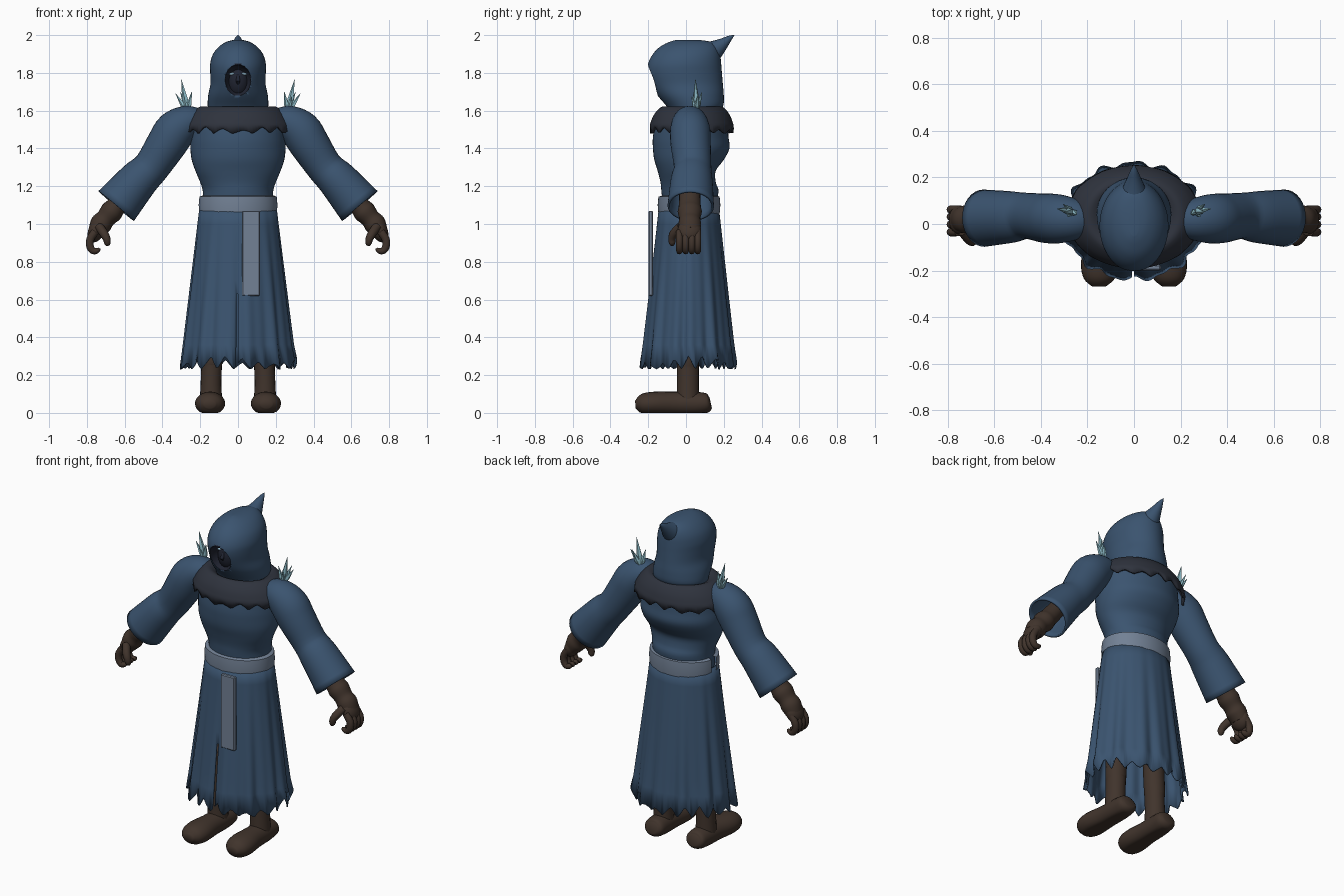
import bpy, bmesh, math
from mathutils import Vector, Matrix

cube = bpy.data.objects.get("Cube")
if cube:
    bpy.data.objects.remove(cube, do_unlink=True)


def material(name, *rgb):
    m = bpy.data.materials.new(name)
    m.use_nodes = True
    m.diffuse_color = (*rgb, 1)
    m.node_tree.nodes["Principled BSDF"].inputs["Base Color"].default_value = (*rgb, 1)
    return m


BLUE = material("blue_cloth", 0.043, 0.088, 0.16)
CHARCOAL = material("charcoal_cloth", 0.028, 0.033, 0.047)
GREY = material("grey_sash", 0.17, 0.22, 0.30)
BROWN = material("brown_leather", 0.052, 0.034, 0.025)
ICE = material("ice_crystal", 0.28, 0.52, 0.60)
DARK = material("dark_face", 0.014, 0.017, 0.03)
GLOW = material("pale_eyes", 0.40, 0.65, 0.80)


def finish(name, bm, mat, smooth=True, thick=0):
    bmesh.ops.recalc_face_normals(bm, faces=bm.faces)
    me = bpy.data.meshes.new(name)
    bm.to_mesh(me)
    bm.free()
    ob = bpy.data.objects.new(name, me)
    bpy.context.collection.objects.link(ob)
    me.materials.append(mat)
    if smooth:
        bpy.ops.object.select_all(action='DESELECT')
        ob.select_set(True)
        bpy.context.view_layer.objects.active = ob
        bpy.ops.object.shade_smooth_by_angle(angle=math.radians(45))
    if thick:
        mod = ob.modifiers.new("thickness", 'SOLIDIFY')
        mod.thickness = thick
        mod.offset = 0
    return ob


def loft(name, rings, mat, caps=True, smooth=True, thick=0, drop=None):
    """Skin a list of closed rings; drop removes faces by their centre."""
    bm = bmesh.new()
    vs = [[bm.verts.new(p) for p in ring] for ring in rings]
    n = len(vs[0])
    for a, b in zip(vs, vs[1:]):
        for i in range(n):
            j = (i + 1) % n
            bm.faces.new((a[i], a[j], b[j], b[i]))
    if caps:
        bm.faces.new(vs[0])
        bm.faces.new(vs[-1])
    if drop:
        bad = [f for f in bm.faces if drop(f.calc_center_median())]
        bmesh.ops.delete(bm, geom=bad, context='FACES')
    return finish(name, bm, mat, smooth, thick)


def spline(rows, k=4):
    """Catmull-Rom interpolation of rows of numbers."""
    out = []
    for i in range(len(rows) - 1):
        quad = zip(rows[max(i - 1, 0)], rows[i], rows[i + 1], rows[min(i + 2, len(rows) - 1)])
        quad = list(quad)
        for s in range(k):
            t = s / k
            out.append([b + t * (c - a) / 2 + t * t * (a - 2.5 * b + 2 * c - d / 2)
                        + t ** 3 * (1.5 * (b - c) + (d - a) / 2) for a, b, c, d in quad])
    return out + [list(rows[-1])]


def level(z, y0, y1, rx, n=48, fold=0, hem=None):
    """Horizontal oval ring from y0 to y1 with half-width rx."""
    pts = []
    for i in range(n):
        a = 2 * math.pi * i / n
        w = 1 + fold * (math.sin(13 * a) + 0.6 * math.sin(22 * a + 1) - 0.6)
        pts.append(Vector((rx * w * math.cos(a), (y0 + y1) / 2 + (y1 - y0) / 2 * w * math.sin(a),
                           z + (hem(a) if hem else 0))))
    return pts


def tube(name, rows, mat, n=20, ref=(0, 1, 0), floor=None, **kw):
    """Tube along rows of (x, y, z, radius across, radius along ref)."""
    rings, pts = [], [Vector(r[:3]) for r in rows]
    for i, r in enumerate(rows):
        t = (pts[min(i + 1, len(pts) - 1)] - pts[max(i - 1, 0)]).normalized()
        u = t.cross(Vector(ref)).normalized()
        v = u.cross(t)
        ring = [pts[i] + u * r[3] * math.cos(2 * math.pi * j / n)
                + v * r[4] * math.sin(2 * math.pi * j / n) for j in range(n)]
        if floor is not None:
            for p in ring:
                p.z = max(p.z, floor)
        rings.append(ring)
    return loft(name, rings, mat, **kw)


def ball(name, c, r, mat, tilt=0):
    bm = bmesh.new()
    m = Matrix.Translation(c) @ Matrix.Rotation(tilt, 4, 'Y') @ Matrix.Diagonal((*r, 1))
    bmesh.ops.create_uvsphere(bm, u_segments=28, v_segments=18, radius=1, matrix=m)
    return finish(name, bm, mat)


def tooth(a, k):
    return abs((a * k / (2 * math.pi)) % 1 - 0.5) * 2


# Hood with a hollow for the face
hood_rows = [(1.58, -.08, .15, .15), (1.62, -.10, .195, .16), (1.68, -.15, .20, .158),
             (1.74, -.185, .195, .146), (1.80, -.203, .19, .147), (1.85, -.20, .186, .147),
             (1.90, -.175, .18, .132), (1.94, -.135, .165, .10), (1.965, -.085, .13, .06),
             (1.975, -.05, .06, .02)]
hood = loft("hood", [level(*r) for r in spline(hood_rows)], BLUE)
hollow_c, hollow_r = Vector((0, -.20, 1.755)), Vector((.072, .10, .088))
cutter = ball("face_cutter", hollow_c, hollow_r, DARK)
cutter.hide_render = True
cut = hood.modifiers.new("face_hollow", 'BOOLEAN')
cut.operation = 'DIFFERENCE'
cut.object = cutter
bpy.context.view_layer.objects.active = hood
bpy.ops.object.modifier_apply(modifier=cut.name)
bpy.data.objects.remove(cutter, do_unlink=True)
hood.data.materials.clear()
hood.data.materials.append(BLUE)
hood.data.materials.append(DARK)
for f in hood.data.polygons:
    d = f.center - hollow_c
    inside = sum((d[i] / hollow_r[i]) ** 2 for i in range(3)) < 1.03
    f.material_index = 1 if inside else 0
tube("hood_tip", spline([(0, .06, 1.87, .09, .09), (0, .13, 1.907, .063, .06), (0, .19, 1.95, .034, .032),
                         (0, .23, 1.983, .015, .015), (0, .255, 1.999, .002, .002)]),
     BLUE, ref=(1, 0, 0))

# Face
ball("face", (0, -.09, 1.755), (.06, .06, .085), DARK)
tube("nose", [(0, -.14, 1.79, .006, .006), (0, -.157, 1.755, .011, .012), (0, -.145, 1.74, .004, .004)],
     DARK, n=8, ref=(1, 0, 0))
for s in (-1, 1):
    ball("eye", (s * .032, -.133, 1.795), (.016, .006, .006), GLOW, s * .15)

# Robe body, ragged shoulder cape and belt
body_rows = [(1.08, -.12, .15, .185), (1.17, -.13, .172, .186), (1.22, -.135, .158, .20),
             (1.28, -.15, .157, .225), (1.34, -.168, .20, .245), (1.40, -.175, .23, .252),
             (1.46, -.175, .225, .25), (1.54, -.16, .215, .24), (1.60, -.12, .18, .17)]
loft("robe_body", [level(*r) for r in spline(body_rows)], BLUE)
cape_rows = spline([(1.595, -.09, .15, .15), (1.615, -.125, .19, .20), (1.575, -.165, .226, .25),
                    (1.525, -.185, .245, .28)])
cape = [level(*r, n=120) for r in cape_rows]
cape.append(level(1.475, -.185, .247, .285, n=120, fold=.006,
                  hem=lambda a: .042 * tooth(a, 17) ** .7 * (.75 + .25 * math.sin(5 * a))))
loft("shoulder_cape", cape, CHARCOAL, caps=False, thick=.012)
belt_rows = [(1.06, -.12, .155, .185), (1.052, -.146, .178, .205), (1.10, -.15, .182, .209),
             (1.145, -.146, .178, .205), (1.152, -.12, .155, .185)]
loft("belt", [level(*r, n=72) for r in belt_rows], GREY, caps=False,
     drop=lambda c: c.x < -.17 and 0 < c.y < .04)

# Hanging sash
bm = bmesh.new()
bmesh.ops.create_cube(bm, size=1, matrix=Matrix.Translation((.068, -.187, .845))
                      @ Matrix.Diagonal((.095, .024, .45, 1)))
bmesh.ops.bevel(bm, geom=bm.edges[:], offset=.005, segments=1, affect='EDGES')
finish("hanging_sash", bm, GREY, smooth=False)

# Skirt with folds, torn hem and a front slit
skirt = []
for z in (1.09, 1.0, .9, .8, .7, .63, .55, .45, .36, .23):
    t = (1.09 - z) / .86
    skirt.append(level(z, -.14 - .10 * t, .17 + .095 * t, .20 + .105 * t, n=160, fold=.035 * t,
                       hem=(lambda a: .075 * tooth(a, 21) * (.7 + .3 * math.sin(3 * a + 1)))
                       if z < .3 else None))
loft("skirt", skirt, BLUE, caps=False, thick=.008,
     drop=lambda c: -.012 < c.x < 0 and c.y < 0 and c.z < .63)

for s, side in ((1, "left_"), (-1, "right_")):
    def mirror(rows):
        return [(s * r[0], *r[1:]) for r in rows]

    # Sleeve, forearm and curled hand
    tube(side + "sleeve", spline(mirror([
        (.19, .02, 1.55, .05, .06), (.26, .02, 1.54, .083, .085), (.33, .022, 1.495, .102, .10),
        (.38, .025, 1.42, .10, .10), (.46, .035, 1.30, .09, .093), (.53, .03, 1.23, .10, .105),
        (.645, .025, 1.095, .117, .117)])), BLUE, n=32, caps=False, thick=.012)
    tube(side + "forearm", spline(mirror([
        (.56, .02, 1.20, .05, .055), (.64, .02, 1.10, .053, .058), (.67, .02, 1.065, .06, .064),
        (.70, .02, 1.03, .052, .056), (.725, .02, 1.0, .058, .06), (.75, .02, .96, .045, .055)])), BROWN)
    ball(side + "palm", (s * .75, .018, .965), (.042, .062, .065), BROWN, -s * .4)
    for y in (-.035, -.002, .031, .062):
        tube(side + "finger", spline(mirror([
            (.755, y, .96, .02, .018), (.782, y, .92, .021, .019), (.783, y, .88, .02, .018),
            (.765, y, .857, .018, .017), (.742, y, .862, .014, .014), (.733, y, .872, .005, .005)]), 3),
             BROWN, n=10)
    tube(side + "thumb", spline(mirror([
        (.735, -.03, .985, .024, .024), (.71, -.065, .95, .023, .022), (.695, -.075, .92, .02, .02),
        (.692, -.072, .895, .016, .016), (.694, -.068, .885, .005, .005)]), 3), BROWN, n=10)

    # Leg and boot
    tube(side + "leg", spline(mirror([
        (.13, .01, .50, .06, .06), (.14, .01, .28, .058, .06), (.14, .01, .25, .055, .058),
        (.143, .01, .15, .055, .058), (.143, .01, .06, .06, .06)])), BROWN)
    tube(side + "boot", spline(mirror([
        (.14, .13, .055, .03, .035), (.14, .11, .052, .052, .06), (.142, .04, .05, .062, .064),
        (.144, -.06, .05, .062, .067), (.148, -.17, .05, .062, .08), (.15, -.235, .047, .052, .066),
        (.15, -.268, .045, .02, .03)])), BROWN, n=24, ref=(1, 0, 0), floor=0)

    # Crystal cluster on the shoulder
    for tip, r in (((.30, .05, 1.765), .017), ((.33, .065, 1.69), .014), ((.245, .04, 1.70), .014),
                   ((.305, .085, 1.70), .012), ((.285, .03, 1.675), .012)):
        base, tip = Vector((.265, .055, 1.59)), Vector(tip)
        mid = base.lerp(tip, .4)
        tube(side + "crystal", mirror([(*base, .008, .008), (*mid, r, r), (*tip, .001, .001)]),
             ICE, n=5, smooth=False)
